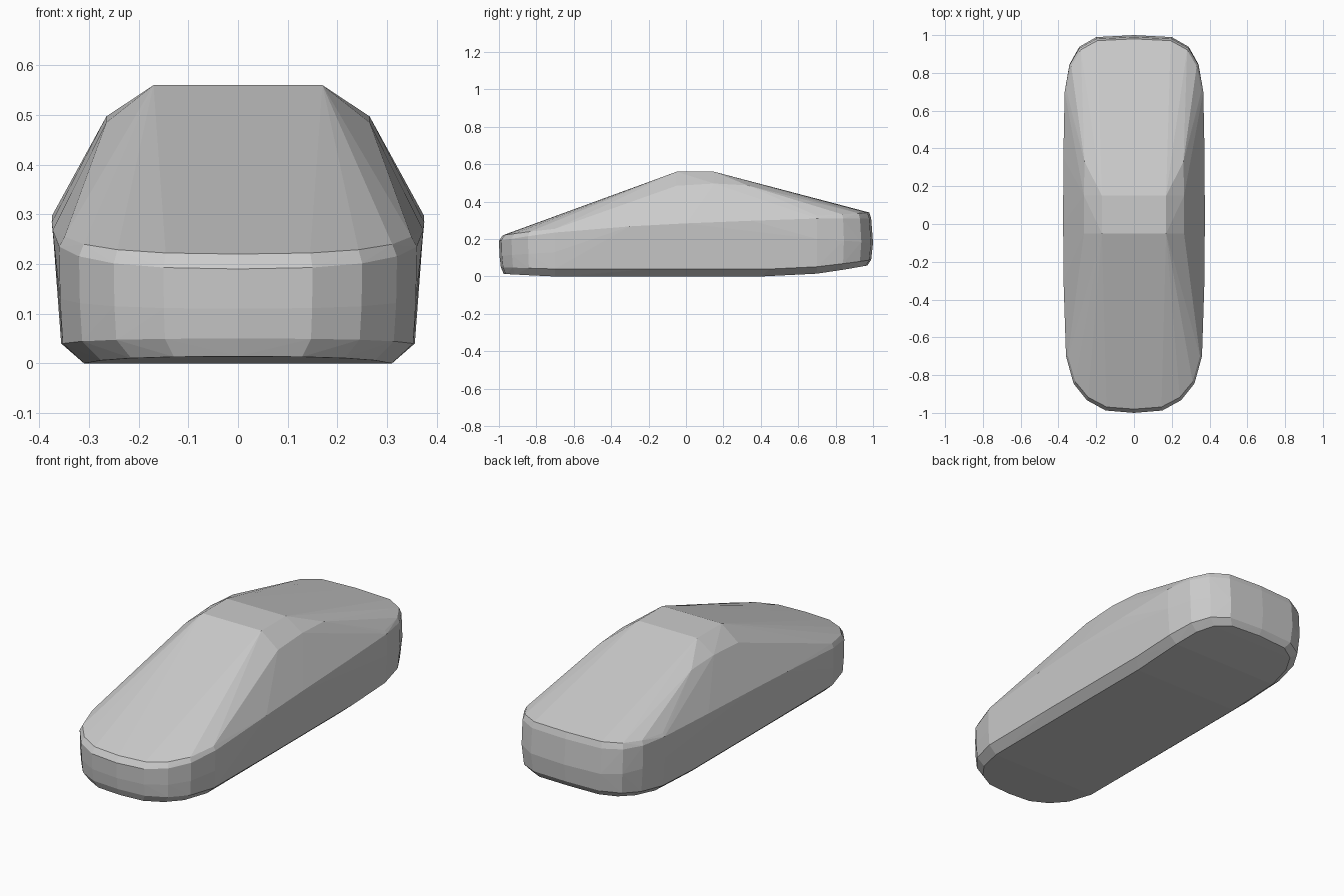
import bpy, bmesh

cube = bpy.data.objects.get("Cube")
if cube:
    bpy.data.objects.remove(cube)

# Paint
grey = bpy.data.materials.new("light_grey")
grey.use_nodes = True
colour = (0.6, 0.6, 0.6, 1)
grey.diffuse_color = colour
grey.node_tree.nodes["Principled BSDF"].inputs["Base Color"].default_value = colour


def rounded_end(plan, levels):
    """Stack a half outline; each level is width scale, y shift, centre z, side z."""
    points = []
    for scale, shift, z_mid, z_side in levels:
        for i, (x, y) in enumerate(plan):
            f = (i / (len(plan) - 1)) ** 2
            points.append((x * scale, y + shift * (1 - f), z_mid + (z_side - z_mid) * f))
    return points


# Rounded nose, from bonnet edge to underside
nose_plan = [(0, -0.99), (0.15, -0.978), (0.25, -0.925), (0.32, -0.84), (0.36, -0.70)]
nose = rounded_end(nose_plan, [
    (0.97, 0.01, 0.22, 0.255),
    (1.00, -0.01, 0.19, 0.235),
    (0.995, -0.007, 0.11, 0.13),
    (0.98, 0.0, 0.05, 0.04),
    (0.86, 0.015, 0.014, 0.0),
])

# Rounded tail, higher and with a raised underside
tail_plan = [(0, 0.99), (0.2, 0.98), (0.29, 0.93), (0.342, 0.84), (0.367, 0.70)]
tail = rounded_end(tail_plan, [
    (0.97, -0.01, 0.342, 0.325),
    (1.00, 0.0, 0.31, 0.31),
    (1.00, 0.01, 0.18, 0.20),
    (0.97, 0.0, 0.09, 0.052),
    (0.85, -0.02, 0.06, 0.015),
])

# Cabin, beltline, sill and floor along one side
roof = [(0.17, -0.05, 0.56), (0.17, 0.15, 0.56)]
shoulder = [(0.265, -0.05, 0.485), (0.265, 0.15, 0.497), (0.262, 0.33, 0.487)]
belt = [(0.373, -0.3, 0.268), (0.375, 0.0, 0.284), (0.374, 0.35, 0.298)]
sill = [(0.356, -0.2, 0.04), (0.356, 0.45, 0.04)]
floor = [(0.31, -0.6, 0), (0.31, 0.4, 0)]

# Wrap both halves in one faceted skin
bm = bmesh.new()
for x, y, z in nose + tail + roof + shoulder + belt + sill + floor:
    bm.verts.new((x, y, z))
    if x > 0:
        bm.verts.new((-x, y, z))
hull = bmesh.ops.convex_hull(bm, input=bm.verts[:])
bmesh.ops.delete(bm, geom=[v for v in bm.verts if not v.link_faces], context='VERTS')
bmesh.ops.dissolve_limit(bm, angle_limit=0.01, verts=bm.verts[:], edges=bm.edges[:])
bmesh.ops.recalc_face_normals(bm, faces=bm.faces[:])

mesh = bpy.data.meshes.new("car_body")
bm.to_mesh(mesh)
bm.free()
mesh.materials.append(grey)
bpy.context.collection.objects.link(bpy.data.objects.new("car_body", mesh))
